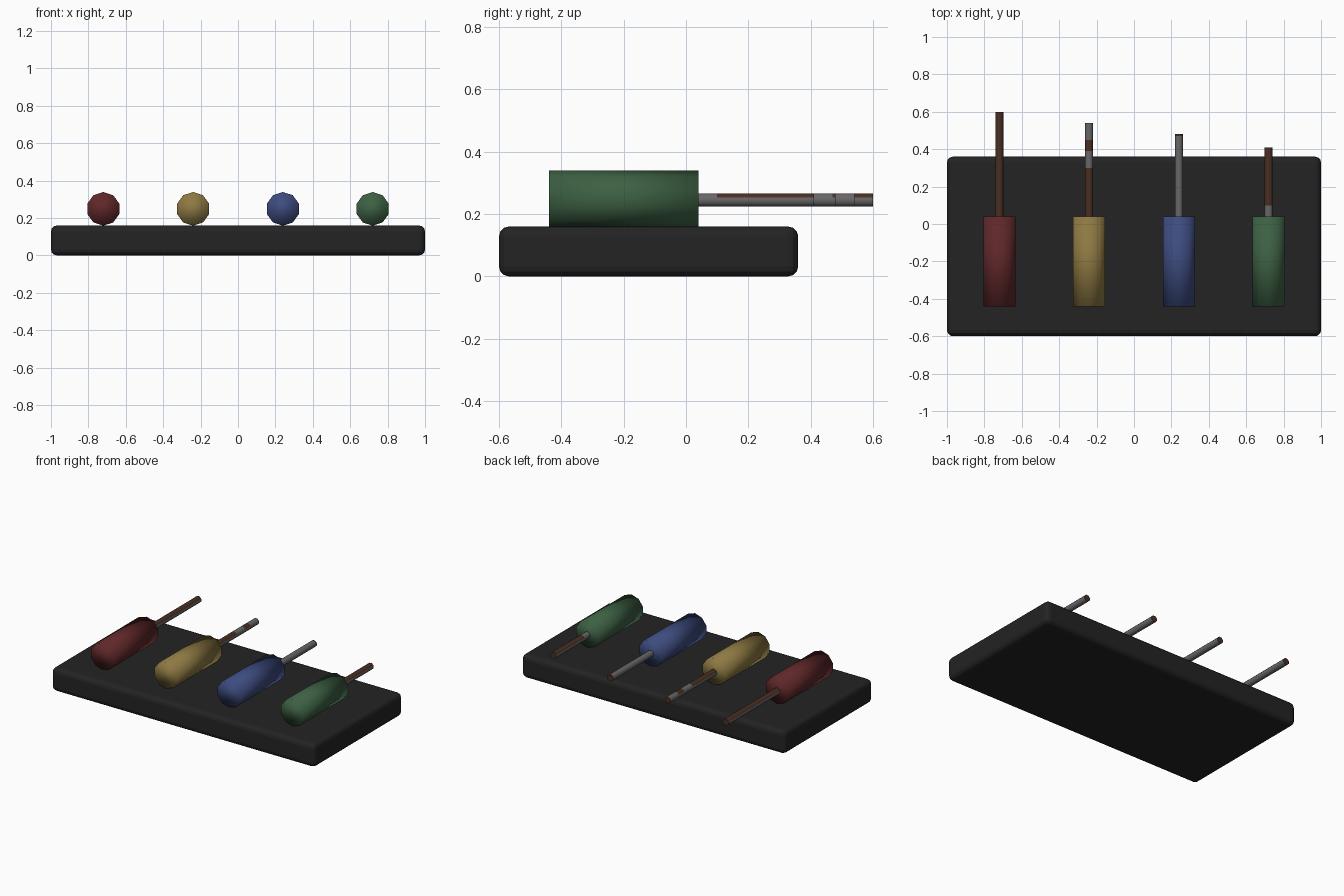
import bpy, bmesh
from math import sin, cos, pi

if "Cube" in bpy.data.objects:
    bpy.data.objects.remove(bpy.data.objects["Cube"], do_unlink=True)


def material(name, color):
    m = bpy.data.materials.new(name)
    m.use_nodes = True
    m.diffuse_color = (*color, 1)
    m.node_tree.nodes["Principled BSDF"].inputs["Base Color"].default_value = (*color, 1)
    return m


def finish(name, bm, mats, smooth):
    bmesh.ops.recalc_face_normals(bm, faces=bm.faces)
    for f in bm.faces:
        f.smooth = smooth
    me = bpy.data.meshes.new(name)
    bm.to_mesh(me)
    bm.free()
    for m in mats:
        me.materials.append(m)
    ob = bpy.data.objects.new(name, me)
    bpy.context.collection.objects.link(ob)
    return ob


def rod(x, z, radius, sides, stops, turn=0.0):
    """Closed prism along y, with one ring of corners at each stop."""
    bm = bmesh.new()
    rings = []
    for y in stops:
        angles = [2 * pi * (i + turn) / sides for i in range(sides)]
        rings.append([bm.verts.new((x + radius * sin(a), y, z + radius * cos(a))) for a in angles])
    for a, b in zip(rings, rings[1:]):
        for i in range(sides):
            j = (i + 1) % sides
            bm.faces.new((a[i], a[j], b[j], b[i]))
    bm.faces.new(rings[0])
    bm.faces.new(rings[-1])
    return bm


black = material("black base", (0.017, 0.017, 0.017))
steel = material("steel grey", (0.14, 0.135, 0.135))
rust = material("rust brown", (0.068, 0.028, 0.016))

# Base slab with rounded edges
bm = bmesh.new()
bmesh.ops.create_cube(bm, size=1)
for v in bm.verts:
    v.co = (v.co.x * 2, v.co.y * 0.96 - 0.12, v.co.z * 0.16 + 0.08)
bmesh.ops.bevel(bm, geom=bm.edges[:], offset=0.032, segments=3, profile=0.5, affect='EDGES')
finish("base", bm, [black], False)

# Tools: position, handle colour, shaft stops, and which shaft spans have a rusty top
tools = [
    ("red", -0.72, (0.115, 0.02, 0.022), [0.0, 0.6], [True]),
    ("yellow", -0.24, (0.27, 0.19, 0.055), [0.0, 0.3, 0.39, 0.45, 0.54], [True, False, True, False]),
    ("blue", 0.24, (0.047, 0.07, 0.21), [0.0, 0.47, 0.48], [False, True]),
    ("green", 0.72, (0.046, 0.118, 0.056), [0.0, 0.1, 0.41], [False, True]),
]
for name, x, color, stops, rusty in tools:
    paint = material(name + " handle", color)
    finish(name + "_handle", rod(x, 0.249, 0.09, 10, [-0.44, 0.04]), [paint], True)

    # Shaft with rust along its upper faces
    bm = rod(x, 0.245, 0.023, 8, stops, 0.5)
    bmesh.ops.recalc_face_normals(bm, faces=bm.faces)
    for f in bm.faces:
        y = f.calc_center_median().y
        span = max((i for i in range(len(rusty)) if y > stops[i]), default=0)
        on_top = f.normal.z > 0.3 and rusty[span]
        f.material_index = 1 if on_top or f.normal.y > 0.9 else 0
    shaft = finish(name + "_shaft", bm, [steel, rust], True)
    bpy.ops.object.select_all(action='DESELECT')
    shaft.select_set(True)
    bpy.context.view_layer.objects.active = shaft
    bpy.ops.object.shade_smooth_by_angle(angle=pi / 3)
